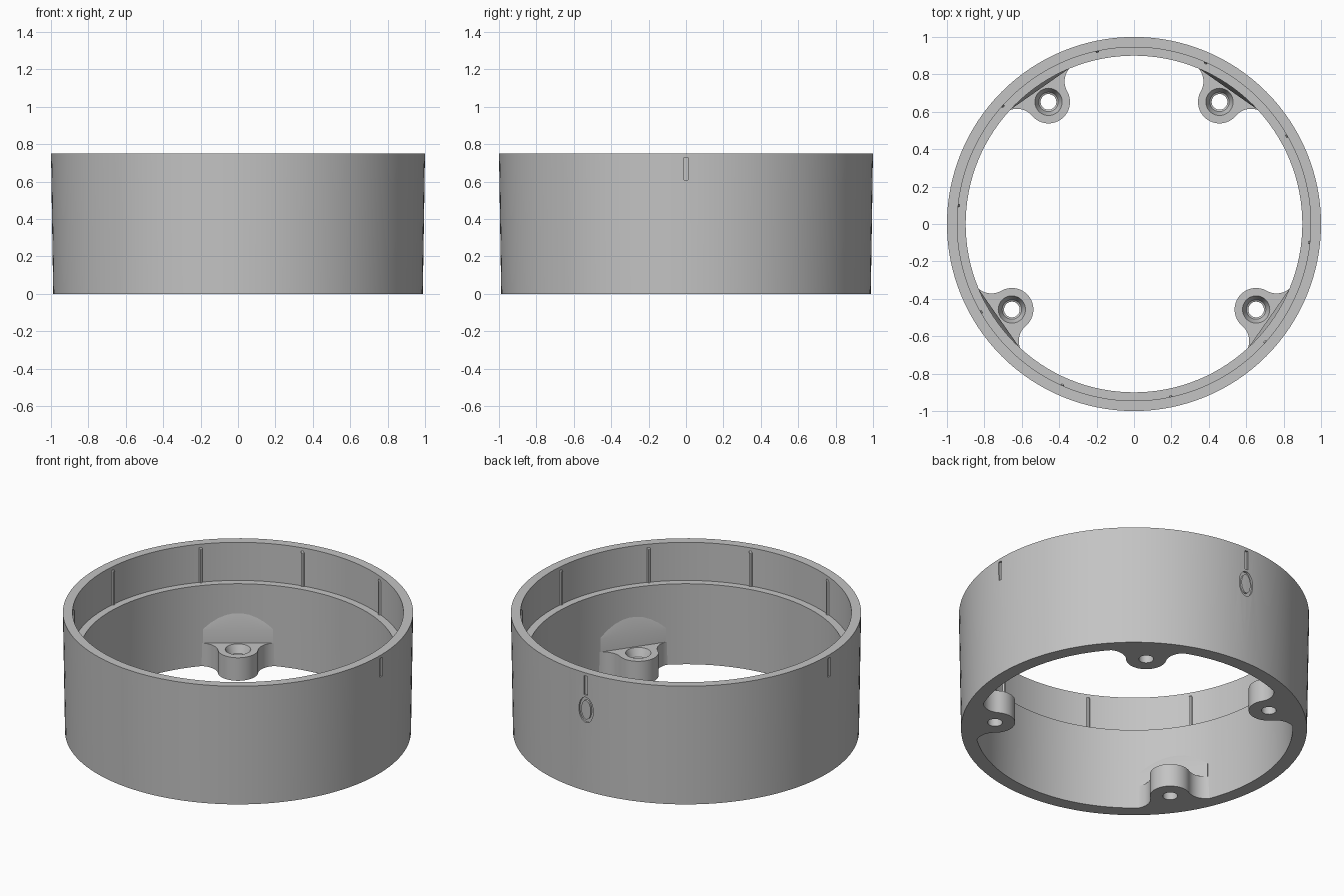
import bpy, bmesh, math
from mathutils import Matrix, Vector

if "Cube" in bpy.data.objects:
    bpy.data.objects.remove(bpy.data.objects["Cube"], do_unlink=True)

grey = bpy.data.materials.new("light grey")
grey.use_nodes = True
grey.diffuse_color = (0.55, 0.55, 0.55, 1)
grey.node_tree.nodes["Principled BSDF"].inputs["Base Color"].default_value = (0.55, 0.55, 0.55, 1)


def make(name, bm, matrix=Matrix()):
    """Turn a bmesh into a grey object."""
    bmesh.ops.remove_doubles(bm, verts=bm.verts, dist=1e-5)
    bmesh.ops.recalc_face_normals(bm, faces=bm.faces)
    mesh = bpy.data.meshes.new(name)
    bm.to_mesh(mesh)
    bm.free()
    mesh.transform(matrix)
    mesh.materials.append(grey)
    obj = bpy.data.objects.new(name, mesh)
    bpy.context.collection.objects.link(obj)
    return obj


def activate(obj):
    bpy.ops.object.select_all(action='DESELECT')
    obj.select_set(True)
    bpy.context.view_layer.objects.active = obj


def smooth(obj):
    activate(obj)
    bpy.ops.object.shade_smooth_by_angle(angle=math.radians(30))


def cut(obj, cutter):
    """Subtract the cutter, then discard it."""
    activate(obj)
    mod = obj.modifiers.new("cut", 'BOOLEAN')
    mod.operation = 'DIFFERENCE'
    mod.solver = 'EXACT'
    mod.object = cutter
    bpy.ops.object.modifier_apply(modifier=mod.name)
    bpy.data.objects.remove(cutter, do_unlink=True)


def loft(loops, closed=False):
    """Skin a list of closed loops; cap the ends unless the loops form a ring."""
    bm = bmesh.new()
    rows = [[bm.verts.new(p) for p in loop] for loop in loops]
    pairs = list(zip(rows, rows[1:])) + ([(rows[-1], rows[0])] if closed else [])
    for a, b in pairs:
        for i in range(len(a)):
            j = (i + 1) % len(a)
            bm.faces.new((a[i], a[j], b[j], b[i]))
    if not closed:
        bm.faces.new(rows[0])
        bm.faces.new(rows[-1])
    return bm


def lathe(profile, steps):
    """Revolve (radius, z) loops around z."""
    angles = [math.tau * k / steps for k in range(steps)]
    return loft([[(r * math.cos(a), r * math.sin(a), z) for a in angles]
                 for r, z in profile], closed=len(profile) == 6)


def arc(cu, cv, r, start, end, n):
    return [(cu + r * math.cos(math.radians(start + (end - start) * k / n)),
             cv + r * math.sin(math.radians(start + (end - start) * k / n)))
            for k in range(n + 1)]


# Drafted ring wall with an inner ledge
TOP, LEDGE = 0.75, 0.51
ring = make("ring_wall", lathe([(0.988, 0), (1, TOP), (0.945, TOP),
                                (0.945, LEDGE), (0.9, LEDGE), (0.906, 0)], 128))

# Engraved notches on both sides and the back
for angle in (0, 90, 180):
    bm = bmesh.new()
    bmesh.ops.create_cube(bm, size=1, matrix=Matrix.Translation((1.009, 0, 0.67))
                          @ Matrix.Diagonal((0.04, 0.024, 0.12, 1)))
    cut(ring, make("notch_cutter", bm, Matrix.Rotation(math.radians(angle), 4, 'Z')))

# Engraved oval groove under the back notch
oval = []
for k in range(32):
    c, s = math.cos(math.tau * k / 32), math.sin(math.tau * k / 32)
    oval.append([(w * c, y, 0.515 + h * s) for w, h, y in
                 ((0.05, 0.08, 0.984), (0.05, 0.08, 1.03),
                  (0.033, 0.06, 1.03), (0.033, 0.06, 0.984))])
cut(ring, make("oval_cutter", loft(oval, closed=True)))
smooth(ring)

# Ten slim grip ribs above the ledge
for k in range(10):
    rib = [(0.95, -0.014), (0.936, -0.005), (0.936, 0.005), (0.95, 0.014)]
    loops = [[(x, y, z) for x, y in rib] for z in (LEDGE, TOP - 0.03)]
    loops.append([(0.95, y, TOP - 0.015) for x, y in rib])
    bm = bmesh.new()
    rows = [[bm.verts.new(p) for p in loop] for loop in loops]
    for a, b in zip(rows, rows[1:]):
        for i in range(3):
            bm.faces.new((a[i], a[i + 1], b[i + 1], b[i]))
    make(f"grip_rib_{k + 1}", bm, Matrix.Rotation(math.radians(30 + 36 * k), 4, 'Z'))

# Screw bosses: round lug blended into the wall by concave fillets
BOSS, FILLET, CENTRE, PAD = 0.115, 0.105, 0.797, 0.145
du, dv = -0.02, 0.219
tangent = math.degrees(math.atan2(-dv, -du))
half = arc(CENTRE + du, dv, FILLET, 0, tangent, 12)
lug = arc(CENTRE, 0, BOSS, tangent + 180, 180 - tangent, 28)
wall_angle = math.degrees(math.atan2(dv, 0.882))
outline = (half + lug[1:-1] + [(u, -v) for u, v in reversed(half)]
           + arc(0, 0, 0.912, -wall_angle, wall_angle, 12))

for name, angle in (("back_left", 55), ("back_right", 125),
                    ("front_right", 215), ("front_left", 325)):
    turn = Matrix.Rotation(math.radians(angle), 4, 'Z')
    boss = make(f"{name}_boss", loft([[(u, v, z) for u, v in outline] for z in (0, PAD)]), turn)
    # Countersunk screw hole
    hole = make("hole_cutter", lathe([(0.042, -0.1), (0.042, PAD - 0.055), (0.052, PAD - 0.05),
                                      (0.073, PAD), (0.073, PAD + 0.1)], 32),
                turn @ Matrix.Translation((CENTRE, 0, 0)))
    cut(boss, hole)
    smooth(boss)
    # Flat web behind the boss, sloping up into the wall
    sections = []
    for k in range(17):
        v = 0.2 * (k / 8 - 1)
        u = math.sqrt(0.906 ** 2 - v * v)
        sections.append([(0.88, v, 0.1), (0.88, v, 0.23),
                         (u, v, 0.23 + 0.11 * (u - 0.88) / 0.026), (u, v, 0.1)])
    smooth(make(f"{name}_web", loft(sections), turn))
